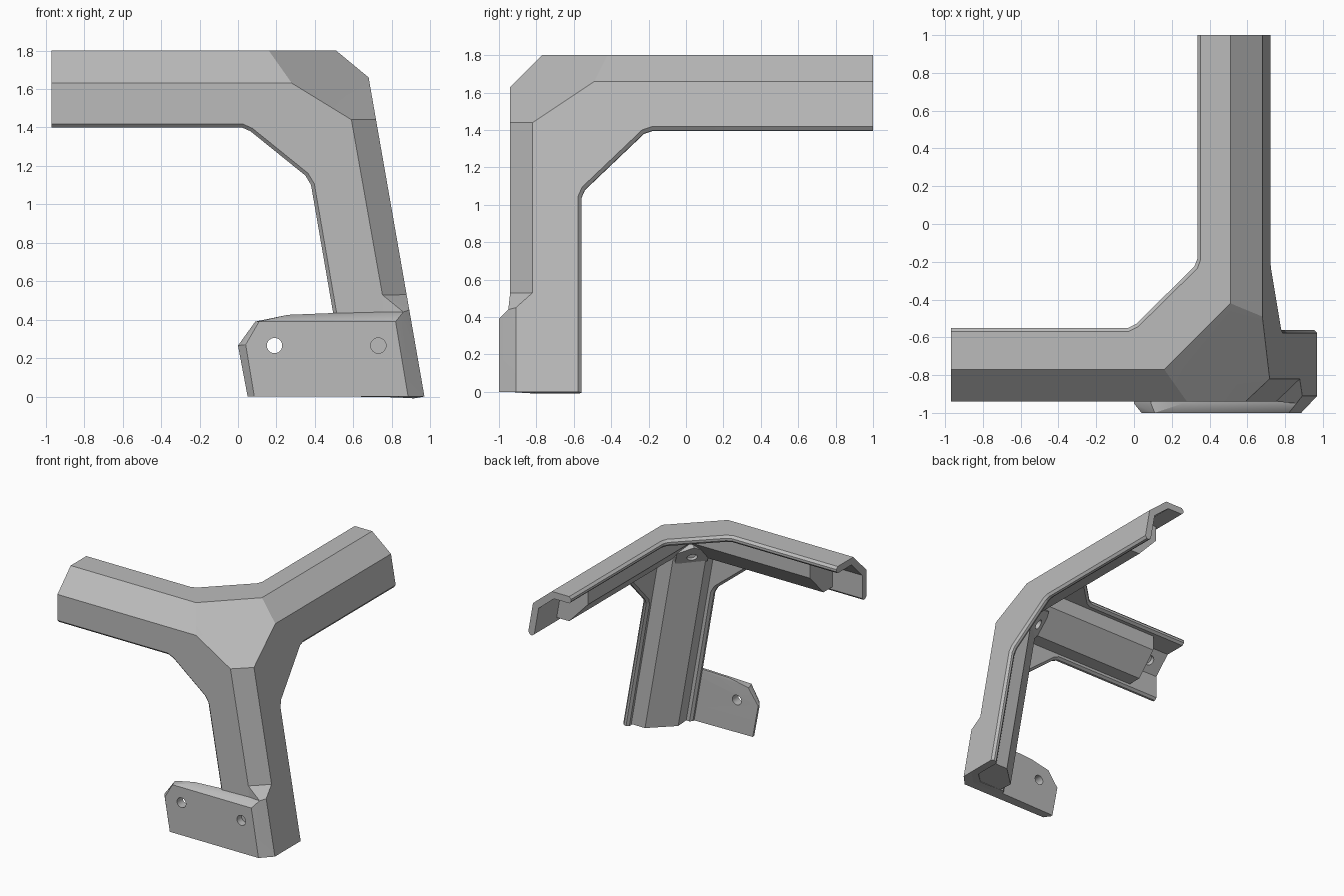
import bpy, bmesh, math
from mathutils import Vector

cube = bpy.data.objects.get("Cube")
if cube:
    bpy.data.objects.remove(cube, do_unlink=True)

grey = bpy.data.materials.new("plain grey")
grey.use_nodes = True
grey.diffuse_color = (0.5, 0.5, 0.5, 1)
grey.node_tree.nodes["Principled BSDF"].inputs["Base Color"].default_value = (0.5, 0.5, 0.5, 1)

LEAN = 0.175            # the right wall and the leg lean inwards
W, L = 0.97, 0.97       # foot half width, side arm reach


def add(name, bm):
    me = bpy.data.meshes.new(name)
    bm.to_mesh(me)
    bm.free()
    me.materials.append(grey)
    ob = bpy.data.objects.new(name, me)
    bpy.context.collection.objects.link(ob)
    return ob


def activate(ob):
    bpy.ops.object.select_all(action='DESELECT')
    bpy.context.view_layer.objects.active = ob
    ob.select_set(True)


def apply_all(ob):
    activate(ob)
    for m in list(ob.modifiers):
        bpy.ops.object.modifier_apply(modifier=m.name)


def drill(ob, centre, axis, depth, radius=0.04):
    bm = bmesh.new()
    rot = Vector(axis).to_track_quat('Z', 'Y').to_matrix().to_4x4()
    rot.translation = Vector(centre)
    bmesh.ops.create_cone(bm, cap_ends=True, segments=24, radius1=radius,
                          radius2=radius, depth=depth, matrix=rot)
    cutter = add("hole_cutter", bm)
    cutter.hide_render = True
    m = ob.modifiers.new("hole", 'BOOLEAN')
    m.operation, m.solver, m.object = 'DIFFERENCE', 'EXACT', cutter
    apply_all(ob)
    bpy.data.objects.remove(cutter, do_unlink=True)


def hull(name, points):
    bm = bmesh.new()
    for p in points:
        bm.verts.new(p)
    bmesh.ops.convex_hull(bm, input=bm.verts[:])
    bmesh.ops.dissolve_limit(bm, angle_limit=0.01, verts=bm.verts[:], edges=bm.edges[:])
    return add(name, bm)


# --- Outer shell: three walls, three chamfers and a soft corner facet ---
def right(y, z):
    return (W - LEAN * z, y, z)


F1, F2 = (0.28, -0.94, 1.63), (0.59, -0.94, 1.44)
T1, T2 = (0.16, -0.77, 1.8), (0.51, -0.42, 1.8)
R1, R2 = right(-0.49, 1.66), right(-0.82, 1.44)
side_f, side_t = (-L, -0.94, 1.63), (-L, -0.77, 1.8)
back_t, back_r = (0.51, 1, 1.8), right(1, 1.66)
leg_f, leg_r = (0.845, -0.94, 0), right(-0.82, 0)

front_rim = [(x, -0.94, z) for x, z in
             [(-L, 1.4), (0.02, 1.4), (0.065, 1.38), (0.35, 1.15), (0.38, 1.1), (0.57, 0)]]
top_rim = [(x, y, 1.8) for x, y in
           [(-L, -0.55), (-0.03, -0.55), (0.01, -0.53), (0.32, -0.225), (0.335, -0.185), (0.335, 1)]]
right_rim = [right(y, z) for y, z in
             [(1, 1.4), (-0.18, 1.4), (-0.225, 1.385), (-0.54, 1.085), (-0.56, 1.04), (-0.56, 0)]]

bm = bmesh.new()
known = {}


def face(points):
    vs = [known.setdefault(tuple(round(c, 4) for c in p), None) or
          known.update({tuple(round(c, 4) for c in p): bm.verts.new(p)}) or
          known[tuple(round(c, 4) for c in p)] for p in points]
    return bm.faces.new(vs)


face(front_rim + [leg_f, F2, F1, side_f])
face(top_rim + [back_t, T2, T1, side_t])
face(right_rim + [leg_r, R2, R1, back_r])
face([side_f, F1, T1, side_t])
face([back_t, T2, R1, back_r])
face([leg_f, F2, R2, leg_r])
ring = [F1, F2, R2, R1, T2, T1]
mid = tuple(sum(p[i] for p in ring) / 6 for i in range(3))
for a, b in zip(ring, ring[1:] + ring[:1]):
    face([a, b, mid])
bmesh.ops.recalc_face_normals(bm, faces=bm.faces[:])
bm.faces.ensure_lookup_table()
if bm.faces[1].normal.z < 0:
    bmesh.ops.reverse_faces(bm, faces=bm.faces[:])
# mark the inner rims for a fine bevel
weight = bm.edges.layers.float.new("bevel_weight_edge")
rims = [{tuple(round(c, 4) for c in p) for p in r} for r in (front_rim, top_rim, right_rim)]
for e in bm.edges:
    ends = {tuple(round(c, 4) for c in v.co) for v in e.verts}
    if e.is_boundary and any(ends <= r for r in rims):
        e[weight] = 1
shell = add("outer_shell", bm)
m = shell.modifiers.new("thickness", 'SOLIDIFY')
m.thickness, m.offset, m.use_even_offset = 0.055, -1, True
m = shell.modifiers.new("rim", 'BEVEL')
m.limit_method, m.width, m.segments = 'WEIGHT', 0.018, 1
apply_all(shell)
# blind screw holes inside the two arm ends
drill(shell, (-0.84, -0.81, 1.67), (0, -1, 1), 0.1)
drill(shell, (0.55, 0.86, 1.67), (0.64, 0, 0.77), 0.1)


# --- Inner bars: chamfered sections, trimmed behind the corner facet ---
def bar(name, section, path):
    b = bmesh.new()
    f = b.faces.new([b.verts.new(p) for p in section])
    new = bmesh.ops.extrude_face_region(b, geom=[f])["geom"]
    bmesh.ops.translate(b, vec=path, verts=[g for g in new if isinstance(g, bmesh.types.BMVert)])
    cut = bmesh.ops.bisect_plane(b, geom=b.verts[:] + b.edges[:] + b.faces[:],
                                 plane_co=(0, 0, 2.68), plane_no=(1, -1, 1), clear_outer=True)
    edges = [g for g in cut["geom_cut"] if isinstance(g, bmesh.types.BMEdge)]
    if edges:
        bmesh.ops.contextual_create(b, geom=edges)
    bmesh.ops.recalc_face_normals(b, faces=b.faces[:])
    return add(name, b)


bar("side_arm_bar", [(-0.7, y, z) for y, z in
    [(-0.6, 1.77), (-0.6, 1.62), (-0.77, 1.44), (-0.91, 1.44), (-0.91, 1.62), (-0.765, 1.765)]],
    (1.3, 0, 0))
bar("back_arm_bar", [(x, 0.72, z) for x, z in
    [(0.38, 1.77), (0.38, 1.62), (0.55, 1.44), (0.69, 1.44), (0.65, 1.65), (0.505, 1.77)]],
    (0, -1.4, 0))
bar("leg_bar", [(x, y, 0) for x, y in
    [(0.79, -0.6), (0.61, -0.77), (0.62, -0.91), (0.83, -0.91), (0.94, -0.81), (0.94, -0.6)]],
    (-LEAN * 1.77, 0, 1.77))

# --- Inner corner boss with its screw hole ---
b = bmesh.new()
axis = Vector((1, -1, 1)).normalized()
rot = axis.to_track_quat('Z', 'Y').to_matrix().to_4x4()
rot.translation = Vector((0.435, -0.69, 1.49))
bmesh.ops.create_cone(b, cap_ends=True, segments=6, radius1=0.14, radius2=0.14,
                      depth=0.08, matrix=rot)
boss = add("corner_boss", b)
drill(boss, rot.translation - axis * 0.04, axis, 0.08)

# --- Foot plate with bevelled front, and the ramp up to the leg ---
front = [(0.085, 0), (0.04, 0.27), (0.11, 0.39), (0.82, 0.39), (0.885, 0)]
rear = [(0.05, 0), (0, 0.265), (0.09, 0.39), (0.26, 0.425), (0.86, 0.44)]
foot = hull("foot_plate", [(x, -1, z) for x, z in front] +
            [(x, -0.95, z) for x, z in rear] + [(x, -0.93, z) for x, z in rear] +
            [right(-0.91, 0), right(-0.91, 0.45)])
for x in (0.19, 0.73):
    drill(foot, (x, -0.96, 0.265), (0, 1, 0), 0.3)
hull("foot_ramp", [(0.75, -0.94, 0.53), right(-0.82, 0.53), (0.86, -0.95, 0.44),
                   right(-0.91, 0.45), right(-0.91, 0), right(-0.82, 0), (0.75, -0.935, 0)])

# soft shading only across the corner facet and rim curves
for ob in (shell, boss, foot):
    activate(ob)
    bpy.ops.object.shade_smooth_by_angle(angle=math.radians(25))
